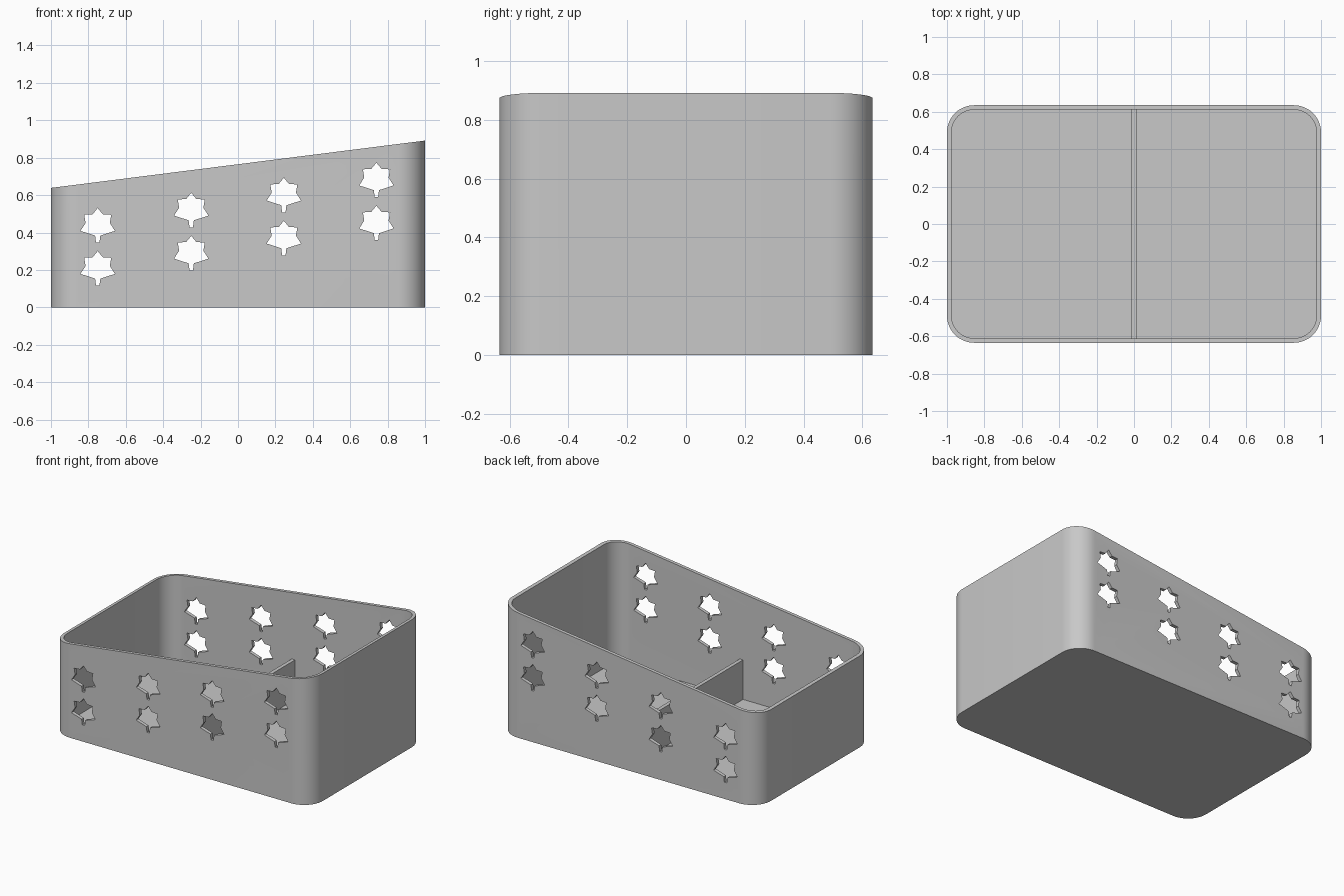
import bpy, bmesh, math
from mathutils import Vector

if "Cube" in bpy.data.objects:
    bpy.data.objects.remove(bpy.data.objects["Cube"])

HALF_X, HALF_Y, RADIUS, WALL = 1.0, 0.635, 0.145, 0.024
COLUMNS = (-0.75, -0.25, 0.245, 0.74)

gray = bpy.data.materials.new("light gray")
gray.use_nodes = True
color = (0.58, 0.58, 0.58, 1)
gray.diffuse_color = color
gray.node_tree.nodes["Principled BSDF"].inputs["Base Color"].default_value = color


def rim_height(x):
    return 0.765 + 0.1265 * x


def rounded_rect(hx, hy, r, steps=12):
    pts = []
    for i, (sx, sy) in enumerate(((1, 1), (-1, 1), (-1, -1), (1, -1))):
        for k in range(steps + 1):
            a = math.pi / 2 * (i + k / steps)
            pts.append((sx * (hx - r) + r * math.cos(a), sy * (hy - r) + r * math.sin(a)))
    return pts


def loft(name, bottom, top):
    """Closed solid between two matching loops."""
    bm = bmesh.new()
    lo = [bm.verts.new(p) for p in bottom]
    hi = [bm.verts.new(p) for p in top]
    bm.faces.new(lo)
    bm.faces.new(hi)
    for i in range(len(lo)):
        j = (i + 1) % len(lo)
        bm.faces.new((lo[i], lo[j], hi[j], hi[i]))
    bmesh.ops.recalc_face_normals(bm, faces=bm.faces)
    mesh = bpy.data.meshes.new(name)
    bm.to_mesh(mesh)
    bm.free()
    mesh.materials.append(gray)
    obj = bpy.data.objects.new(name, mesh)
    bpy.context.collection.objects.link(obj)
    return obj


def cut(target, cutter):
    mod = target.modifiers.new("cut", 'BOOLEAN')
    mod.operation, mod.solver, mod.object = 'DIFFERENCE', 'EXACT', cutter
    bpy.context.view_layer.objects.active = target
    bpy.ops.object.modifier_apply(modifier=mod.name)
    bpy.data.objects.remove(cutter)


# Outer body with sloping rim, hollowed out
outer = rounded_rect(HALF_X, HALF_Y, RADIUS)
bin_body = loft("bin_body", [(x, y, 0) for x, y in outer],
                [(x, y, rim_height(x)) for x, y in outer])
inner = rounded_rect(HALF_X - WALL, HALF_Y - WALL, RADIUS - WALL)
cut(bin_body, loft("cavity_cutter", [(x, y, WALL) for x, y in inner],
                   [(x, y, 1.5) for x, y in inner]))

# Leaf-shaped openings through front and back walls
half_leaf = [(0.027, -0.033), (0.072, -0.036), (0.065, -0.08),
             (0.092, -0.122), (0.014, -0.147), (0.009, -0.185)]
leaf = [(0, 0)] + half_leaf + [(-x, z) for x, z in reversed(half_leaf)]
for cx in COLUMNS:
    for drop in (0, 0.23):
        top = 0.653 + 0.163 * cx - drop
        cut(bin_body, loft("leaf_cutter", [(cx + x, -1, top + z) for x, z in leaf],
                           [(cx + x, 1, top + z) for x, z in leaf]))

# Low divider across the middle
w, d = 0.013, HALF_Y - WALL / 2
base = [(-w, -d), (w, -d), (w, d), (-w, d)]
divider = loft("divider", [(x, y, WALL / 2) for x, y in base],
               [(x, y, 0.3) for x, y in base])

# Smooth corners, crisp edges
bpy.ops.object.select_all(action='DESELECT')
bin_body.select_set(True)
bpy.context.view_layer.objects.active = bin_body
bpy.ops.object.shade_smooth_by_angle(angle=math.radians(25))
